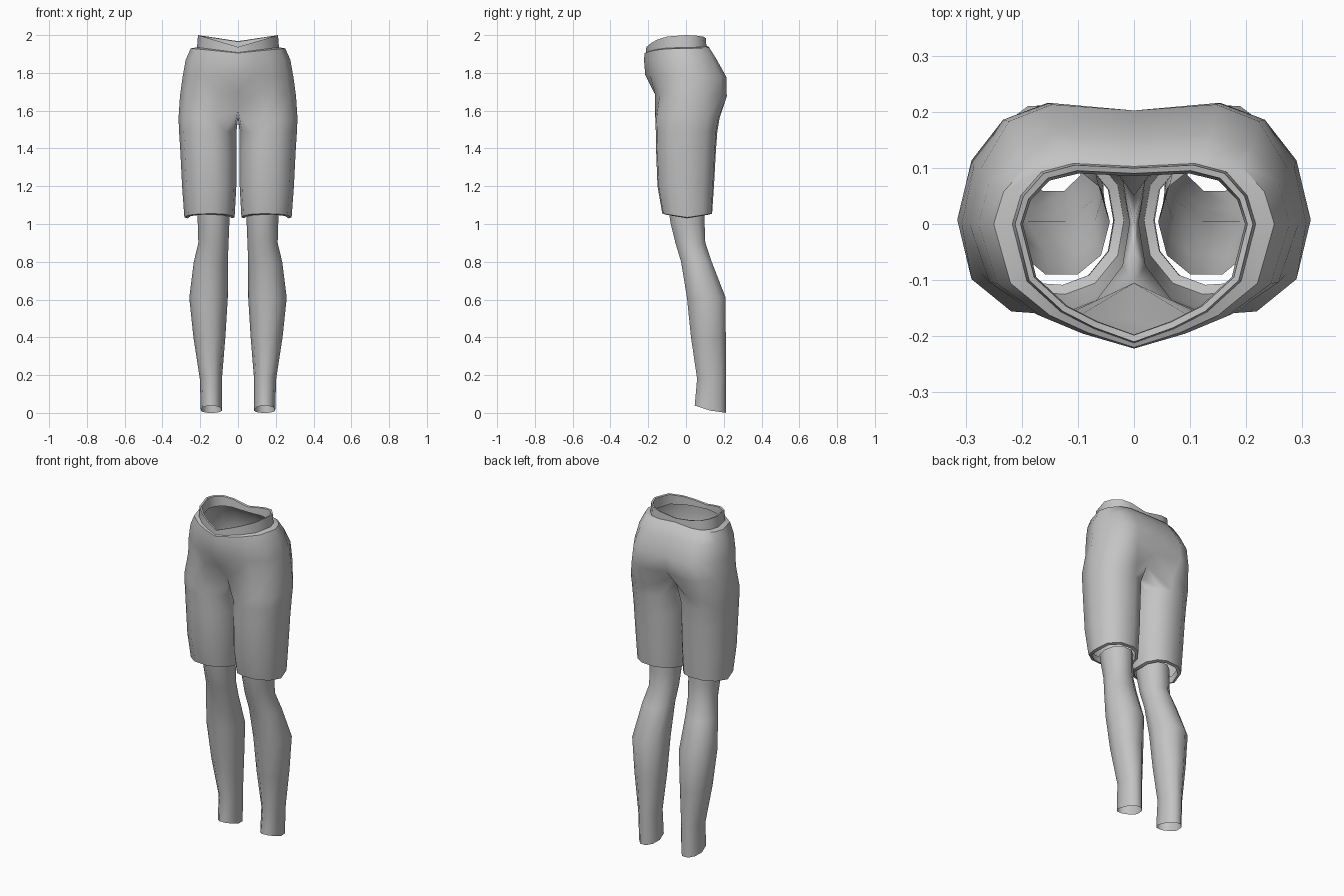
import bpy, bmesh, math

if "Cube" in bpy.data.objects:
    bpy.data.objects.remove(bpy.data.objects["Cube"])

grey = bpy.data.materials.new("plain grey")
grey.diffuse_color = (0.55, 0.55, 0.55, 1)
grey.use_nodes = True
grey.node_tree.nodes["Principled BSDF"].inputs["Base Color"].default_value = grey.diffuse_color

# Half outline of the hips, front centre -> outer side -> back centre
OUTLINE = [(0, -1), (.33, -.88), (.6, -.74), (.88, -.48), (1, 0),
           (.93, .47), (.76, .86), (.5, 1), (0, .95)]
# Matching angles around one trouser leg, then the inner thigh
ANGLES = [-125, -100, -70, -35, 0, 35, 70, 100, 125, 155, 180, 205]


def hip_ring(w, f, b, z_front, z_side, z_back, mid_front=None, mid_back=None):
    pts = []
    for s, t in OUTLINE:
        end = z_front if t < 0 else z_back
        pts.append([s * w, t * (-f if t < 0 else b), end + (z_side - end) * s])
    if mid_front is not None:
        pts[0][1] = mid_front
    if mid_back is not None:
        pts[-1][1] = mid_back
    return pts


def tube_ring(x0, x1, f, b, z, angles, z_front=None, z_back=None, power=.88):
    pts = []
    for a in angles:
        c, s = math.cos(math.radians(a)), math.sin(math.radians(a))
        c = math.copysign(abs(c) ** power, c)
        s = math.copysign(abs(s) ** power, s)
        end = z_front if s < 0 else z_back
        pts.append([(x0 + x1) / 2 + c * (x1 - x0) / 2,
                    (f + b) / 2 + s * (b - f) / 2,
                    z if end is None else z + (end - z) * abs(s)])
    return pts


def loft(name, rings, angle=50):
    """Skin rings from top to bottom, close full rings, mirror across x."""
    bm = bmesh.new()
    rows = [[bm.verts.new(p) for p in r] for r in rings]
    for up, low in zip(rows, rows[1:]):
        n = len(up)
        closed = n == len(low) and n >= 10
        for i in range(n if closed else n - 1):
            j = (i + 1) % n
            bm.faces.new((low[i], low[j], up[j], up[i]))
    me = bpy.data.meshes.new(name)
    bm.to_mesh(me)
    bm.free()
    me.materials.append(grey)
    me.shade_smooth()
    me.set_sharp_from_angle(angle=math.radians(angle))
    ob = bpy.data.objects.new(name, me)
    bpy.context.collection.objects.link(ob)
    mod = ob.modifiers.new("mirror", 'MIRROR')
    mod.use_clip = True
    mod.merge_threshold = 0.0005
    return ob


# Waistband: thin standing collar, higher at the sides
loft("waistband", [
    hip_ring(.198, -.197, .09, 1.91, 1.935, 1.935),
    hip_ring(.202, -.198, .095, 1.935, 1.997, 1.965),
    hip_ring(.212, -.21, .105, 1.937, 2.0, 1.968),
    hip_ring(.217, -.212, .108, 1.908, 1.935, 1.945),
])

# Shorts: pelvis rings, crotch ring, then one trouser leg with a turned-in hem
crotch = tube_ring(.0, .315, -.165, .18, 1.56, ANGLES)
crotch[0] = [0, -.105, 1.61]
crotch[8] = [0, .11, 1.62]
crotch[9:] = [[0, .05, 1.575], [0, 0, 1.56], [0, -.05, 1.57]]
loft("shorts", [
    hip_ring(.217, -.212, .108, 1.908, 1.935, 1.945),
    hip_ring(.25, -.22, .122, 1.905, 1.93, 1.94),
    hip_ring(.277, -.222, .16, 1.865, 1.87, 1.88),
    hip_ring(.293, -.216, .213, 1.79, 1.78, 1.78),
    hip_ring(.307, -.188, .216, 1.70, 1.68, 1.67, -.172, .18),
    crotch,
    tube_ring(.008, .312, -.162, .168, 1.49, ANGLES),
    tube_ring(.008, .305, -.16, .16, 1.38, ANGLES),
    tube_ring(.009, .296, -.153, .15, 1.2, ANGLES),
    tube_ring(.018, .284, -.127, .14, 1.035, ANGLES, 1.055, 1.055),
    tube_ring(.035, .268, -.11, .123, 1.03, ANGLES, 1.05, 1.05),
    tube_ring(.037, .266, -.11, .123, 1.07, ANGLES, 1.085, 1.085),
])

# Lower legs: open tubes (inner x, outer x, front y, back y, z)
SIDES = [i * 36 for i in range(10)]
LEG = [(.043, .215, -.095, .103, 1.06), (.046, .213, -.085, .103, 1.0),
       (.05, .21, -.06, .106, .9), (.054, .234, -.03, .14, .8),
       (.054, .258, .0, .215, .61), (.067, .236, .022, .215, .4),
       (.085, .202, .055, .215, .18)]
rings = [tube_ring(*p, SIDES, power=.95) for p in LEG]
rings.append(tube_ring(.085, .197, .042, .215, .012, SIDES, .04, 0, power=.95))
loft("lower_legs", rings, 60)
